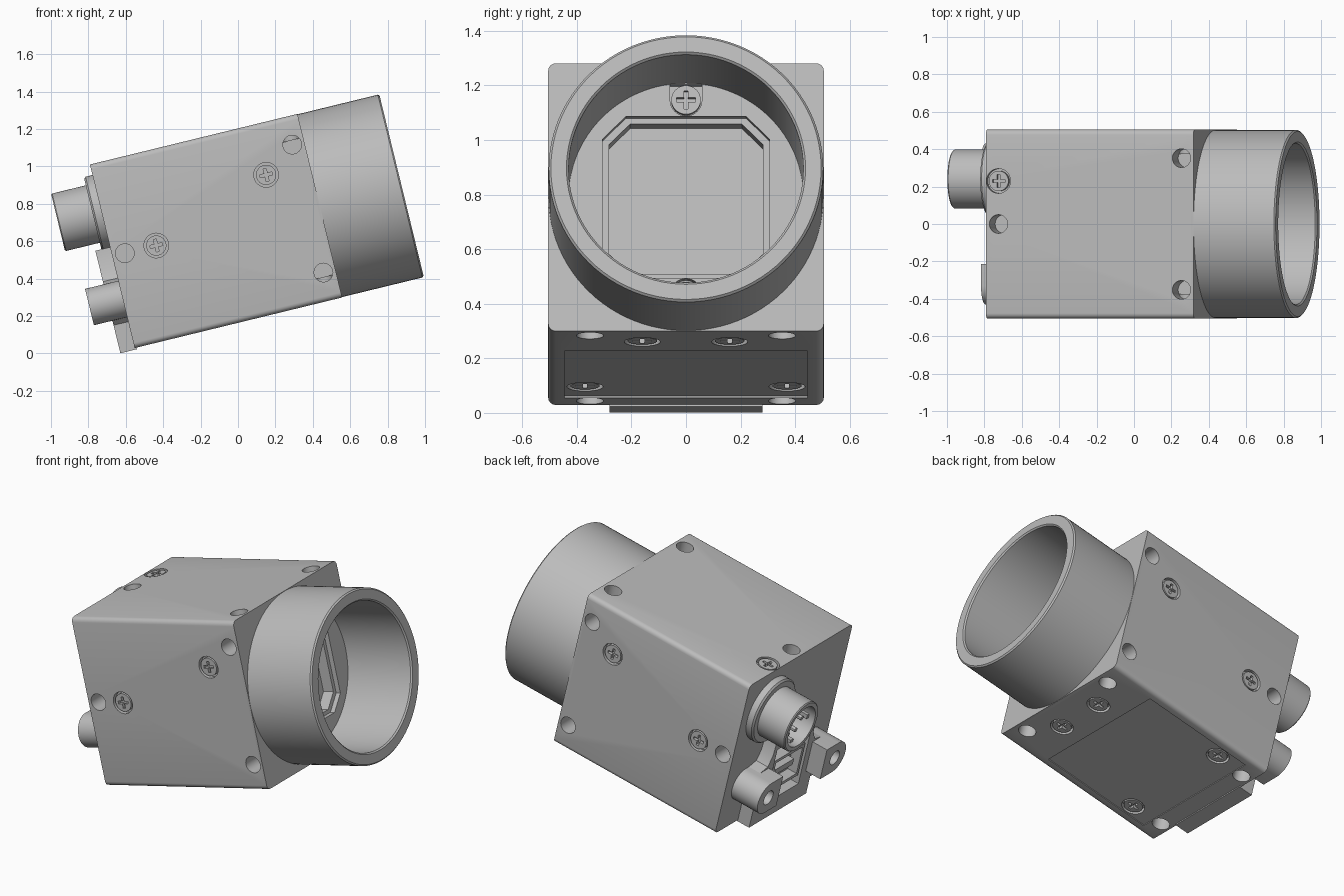
import bpy, bmesh, math
from mathutils import Matrix, Vector

if "Cube" in bpy.data.objects:
    bpy.data.objects.remove(bpy.data.objects["Cube"])

# Parts are built along +x from the front face of the body, then tilted
TILT = Matrix.Translation((0.4375, 0, 0.79)) @ Matrix.Rotation(-math.radians(13.7), 4, 'Y')
END = Matrix(((0, 0, 1, 0), (1, 0, 0, 0), (0, 1, 0, 0), (0, 0, 0, 1)))
HALF, BACK = 0.505, -1.142

grey = bpy.data.materials.new("satin_grey")
grey.use_nodes = True
grey.diffuse_color = (0.5, 0.5, 0.5, 1)
grey.node_tree.nodes["Principled BSDF"].inputs["Base Color"].default_value = (0.5, 0.5, 0.5, 1)


def finish(name, bm):
    """Turn a bmesh into a named grey object."""
    bmesh.ops.recalc_face_normals(bm, faces=bm.faces)
    mesh = bpy.data.meshes.new(name)
    bm.to_mesh(mesh)
    bm.free()
    mesh.transform(TILT)
    mesh.materials.append(grey)
    obj = bpy.data.objects.new(name, mesh)
    bpy.context.collection.objects.link(obj)
    return obj


def cut(obj, bm):
    """Subtract a bmesh from an object."""
    cutter = finish("cutter", bm)
    cutter.hide_render = True
    mod = obj.modifiers.new("cut", 'BOOLEAN')
    mod.object, mod.solver = cutter, 'EXACT'
    bpy.context.view_layer.objects.active = obj
    bpy.ops.object.modifier_apply(modifier=mod.name)
    bpy.data.objects.remove(cutter)


def prism(bm, points, matrix, z0, z1):
    """Extrude a profile from z0 to z1 in the given frame."""
    low, high = [[bm.verts.new(matrix @ Vector((a, b, z))) for a, b in points] for z in (z0, z1)]
    bm.faces.new(low)
    bm.faces.new(high)
    n = len(points)
    for i in range(n):
        j = (i + 1) % n
        bm.faces.new((low[i], low[j], high[j], high[i]))


def arc(r, start=0, end=360, n=32, centre=(0, 0)):
    count = n if end - start == 360 else n + 1
    angles = [math.radians(start + (end - start) * i / n) for i in range(count)]
    return [(centre[0] + r * math.cos(t), centre[1] + r * math.sin(t)) for t in angles]


def rect(a0, a1, b0, b1):
    return [(a0, b0), (a1, b0), (a1, b1), (a0, b1)]


def octagon(h, c):
    return [(h, c - h), (h, h - c), (h - c, h), (c - h, h),
            (-h, h - c), (-h, c - h), (c - h, -h), (h - c, -h)]


def frame(place, normal):
    return Matrix.Translation(place) @ Vector(normal).to_track_quat('Z', 'Y').to_matrix().to_4x4()


def lathe(name, profile, y=0, v=0, steps=72):
    """Spin a closed (length, radius) profile about the x direction."""
    bm = bmesh.new()
    verts = [bm.verts.new((u, y, v + r)) for u, r in profile]
    edges = [bm.edges.new((verts[i - 1], verts[i])) for i in range(len(verts))]
    bmesh.ops.spin(bm, geom=verts + edges, cent=(0, y, v), axis=(1, 0, 0),
                   angle=math.tau, steps=steps, use_merge=True)
    bmesh.ops.remove_doubles(bm, verts=bm.verts, dist=1e-5)
    return finish(name, bm)


# Where the threaded holes and screws sit
holes, screws = [], []
for s in (-1, 1):
    side, top, under = (0, s, 0), (0, 0, 1), (0, 0, -1)
    holes += [((-0.066, s * HALF, v), side) for v in (-0.352, 0.352)]
    holes.append(((-1.073, s * HALF, 0), side))
    holes.append(((-0.066, s * 0.352, HALF), top))
    holes += [((u, s * 0.352, -HALF), under) for u in (-0.07, -1.08)]
    screws += [((-0.24, s * HALF, 0.228), side), ((-0.9, s * HALF, 0), side)]
    screws += [((-0.166, s * 0.16, -HALF), under), ((-0.885, s * 0.37, -HALF + 0.006), under)]
holes.append(((-1.073, 0, HALF), (0, 0, 1)))
screws.append(((-1.073, 0.23, HALF), (0, 0, 1)))

# Body: a box with rounded long edges
bm = bmesh.new()
prism(bm, rect(-HALF, HALF, -HALF, HALF), END, BACK, 0)
long_edges = [e for e in bm.edges if abs(e.verts[0].co.x - e.verts[1].co.x) > 1]
bmesh.ops.bevel(bm, geom=long_edges, offset=0.028, segments=4, profile=0.5, affect='EDGES')
body = finish("body", bm)

# Bottom panel recess, side slots and outer window step
bm = bmesh.new()
prism(bm, rect(-1.03, -0.31, -0.445, 0.445), Matrix(), -HALF - 0.05, -HALF + 0.006)
for s in (-1, 1):
    prism(bm, rect(-1.005, -0.14, -0.464, -0.457), frame((0, 0, 0), (0, 0, 1)) @ Matrix.Rotation(math.pi / 2, 4, 'X'),
          s * (HALF - 0.02), s * (HALF + 0.05))
prism(bm, octagon(0.305, 0.085), END, -0.03, 0.05)
cut(body, bm)

# Holes, screw seats, sensor well and the two rounded notches beside it
bm = bmesh.new()
for place, normal in holes:
    prism(bm, arc(0.05), frame(place, normal), -0.13, 0.05)
for place, normal in screws:
    prism(bm, arc(0.066), frame(place, normal), -0.03, 0.05)
prism(bm, octagon(0.283, 0.078), END, -0.1, 0.05)
for s in (-1, 1):
    notch = arc(0.058, 180, 360, 16, (0, -0.005)) + [(0.058, 0.055), (-0.058, 0.055)]
    prism(bm, [(a, s * (b + 0.37)) for a, b in notch], END, -0.03, 0.05)
cut(body, bm)

# Screw heads with cross slots
screws += [((-0.008, 0, s * 0.37), (1, 0, 0)) for s in (-1, 1)]
heads, slots = bmesh.new(), bmesh.new()
w, l = 0.008, 0.034
cross = [(w, w), (w, l), (-w, l), (-w, w), (-l, w), (-l, -w),
         (-w, -w), (-w, -l), (w, -l), (w, -w), (l, -w), (l, w)]
for place, normal in screws:
    f = frame(place, normal)
    prism(heads, arc(0.054), f, -0.04, -0.003)
    prism(slots, cross, f, -0.022, 0.02)
screw_heads = finish("screw_heads", heads)
cut(screw_heads, slots)

# Lens mount ring
e = 0.008
lathe("lens_mount_ring", [(0, 0.43), (0, 0.503), (0.45 - e, 0.503), (0.45, 0.503 - e),
                          (0.45, 0.43 + e), (0.45 - e, 0.43)], steps=96)

# Round connector: flange, hollow barrel, core and pins
CY, CV = 0.24, 0.244
lathe("connector_flange", [(BACK + 0.01, 0.1), (BACK + 0.01, 0.203), (-1.18, 0.203),
                           (-1.19, 0.193), (-1.19, 0.1)], CY, CV)
lathe("connector_barrel", [(-1.15, 0.128), (-1.15, 0.158), (-1.375, 0.158),
                           (-1.381, 0.152), (-1.381, 0.128)], CY, CV)
bm = bmesh.new()
prism(bm, arc(0.13, centre=(CY, CV)), END, BACK, -1.2)
for y, v in arc(0.075, n=6, centre=(CY, CV)):
    prism(bm, arc(0.014, n=12, centre=(y, v)), END, -1.19, -1.33)
for y, v in arc(0.122, n=4, centre=(CY, CV)):
    prism(bm, rect(y - 0.014, y + 0.014, v - 0.014, v + 0.014), END, -1.19, -1.34)
finish("connector_pins", bm)

# Port housing with its opening
right = [(0.28, -0.514), (0.28, -0.36), (0.32, -0.32), (0.32, -0.14),
         (0.23, -0.12), (0.2, -0.06), (0.19, 0.05)]
bm = bmesh.new()
prism(bm, right + [(-a, b) for a, b in reversed(right)], END, -1.223, BACK + 0.01)
housing = finish("port_housing", bm)
bm = bmesh.new()
prism(bm, rect(-0.165, 0.165, -0.4, -0.03), END, -1.3, BACK - 0.012)
cut(housing, bm)

# Port shell and tongue
bm = bmesh.new()
prism(bm, rect(-0.15, 0.15, -0.34, -0.12), END, -1.215, BACK)
shell = finish("port_shell", bm)
bm = bmesh.new()
prism(bm, rect(-0.13, 0.13, -0.32, -0.14), END, -1.3, BACK - 0.01)
cut(shell, bm)
bm = bmesh.new()
prism(bm, rect(-0.09, 0.09, -0.25, -0.21), END, -1.2, BACK)
finish("port_tongue", bm)

# Locking lugs on both sides of the port
for s, name in ((-1, "right_lug"), (1, "left_lug")):
    bm = bmesh.new()
    shape = arc(0.1, -90, 90, 20, (0.33, -0.235)) + [(0.215, -0.135), (0.215, -0.335)]
    prism(bm, [(s * a, b) for a, b in shape], END, -1.325, BACK + 0.01)
    lug = finish(name, bm)
    bm = bmesh.new()
    prism(bm, arc(0.045, centre=(s * 0.325, -0.235)), END, -1.4, -1.2)
    cut(lug, bm)

# Smooth the round faces, keep the edges sharp
for obj in bpy.context.scene.objects:
    obj.select_set(obj.type == 'MESH')
bpy.ops.object.shade_smooth_by_angle(angle=math.radians(30))
